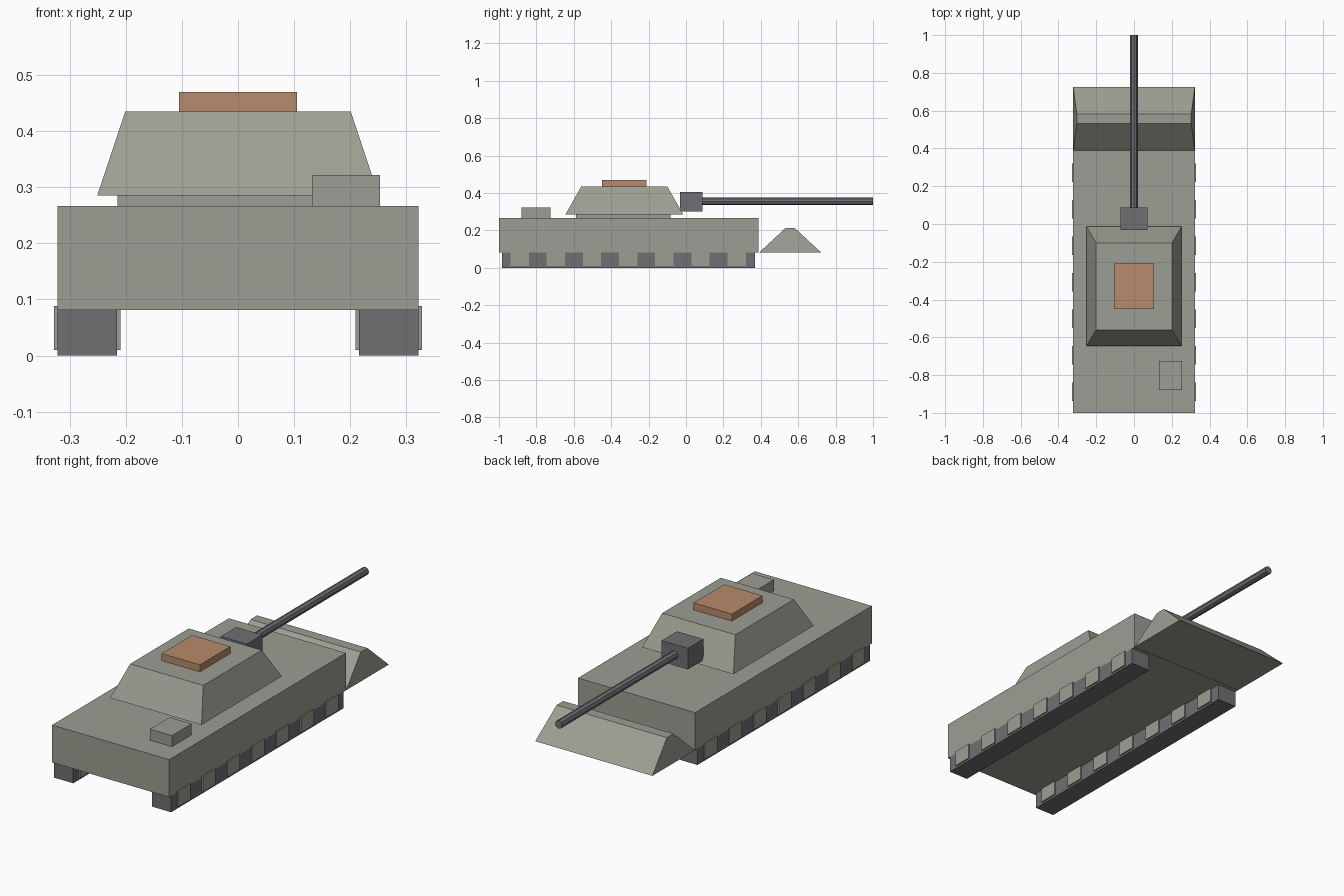
import bpy, bmesh, math

cube = bpy.data.objects.get("Cube")
if cube:
    bpy.data.objects.remove(cube, do_unlink=True)


def material(name, rgb):
    m = bpy.data.materials.new(name)
    m.use_nodes = True
    m.diffuse_color = (*rgb, 1)
    m.node_tree.nodes["Principled BSDF"].inputs["Base Color"].default_value = (*rgb, 1)
    return m


GREEN = material("grey_green", (0.33, 0.345, 0.29))
DARK = material("dark_grey", (0.16, 0.157, 0.17))
TAN = material("hatch_tan", (0.47, 0.26, 0.15))


def finish(bm, name, mat):
    mesh = bpy.data.meshes.new(name)
    bmesh.ops.recalc_face_normals(bm, faces=bm.faces)
    bm.to_mesh(mesh)
    bm.free()
    mesh.materials.append(mat)
    obj = bpy.data.objects.new(name, mesh)
    bpy.context.collection.objects.link(obj)
    return obj


def block(name, mat, x, y, z, top_x=None, top_y=None):
    """Box from ranges; the top rectangle may differ from the bottom one."""
    bm = bmesh.new()
    bmesh.ops.create_cube(bm, size=1)
    for v in bm.verts:
        up = v.co.z > 0
        xs = top_x if up and top_x else x
        ys = top_y if up and top_y else y
        v.co = (xs[v.co.x > 0], ys[v.co.y > 0], z[up])
    return finish(bm, name, mat)


# Hull and engine box
block("hull", GREEN, (-0.322, 0.322), (-1, 0.388), (0.081, 0.267))
block("rear_box", GREEN, (0.132, 0.253), (-0.88, -0.725), (0.267, 0.322))

# Blade wedge ahead of the hull
block("blade_wedge", GREEN, (-0.322, 0.322), (0.39, 0.724), (0.081, 0.212),
      top_x=(-0.303, 0.303), top_y=(0.531, 0.583))

# Turret
block("turret_ring", GREEN, (-0.215, 0.215), (-0.588, -0.083), (0.267, 0.285))
block("turret", GREEN, (-0.251, 0.251), (-0.645, -0.014), (0.285, 0.435),
      top_x=(-0.201, 0.201), top_y=(-0.56, -0.1))
block("hatch", TAN, (-0.105, 0.105), (-0.45, -0.21), (0.435, 0.47))

# Gun
block("mantlet", DARK, (-0.072, 0.072), (-0.033, 0.088), (0.3, 0.405))
bm = bmesh.new()
bmesh.ops.create_cone(bm, cap_ends=True, segments=8, radius1=0.02, radius2=0.02, depth=0.94)
barrel = finish(bm, "gun_barrel", DARK)
barrel.location = (0, 0.53, 0.355)
barrel.rotation_euler.x = math.pi / 2

# Tracks with square wheel plates
for side, label in ((-1, "right"), (1, "left")):
    def span(a, b):
        return tuple(sorted((side * a, side * b)))
    block(f"{label}_track", DARK, span(0.216, 0.322), (-0.985, 0.37), (0, 0.082))
    for i in range(7):
        y = -0.889 + i * 0.1933
        block(f"{label}_wheel_{i + 1}", GREEN, span(0.209, 0.328),
              (y - 0.049, y + 0.049), (0.01, 0.088))
